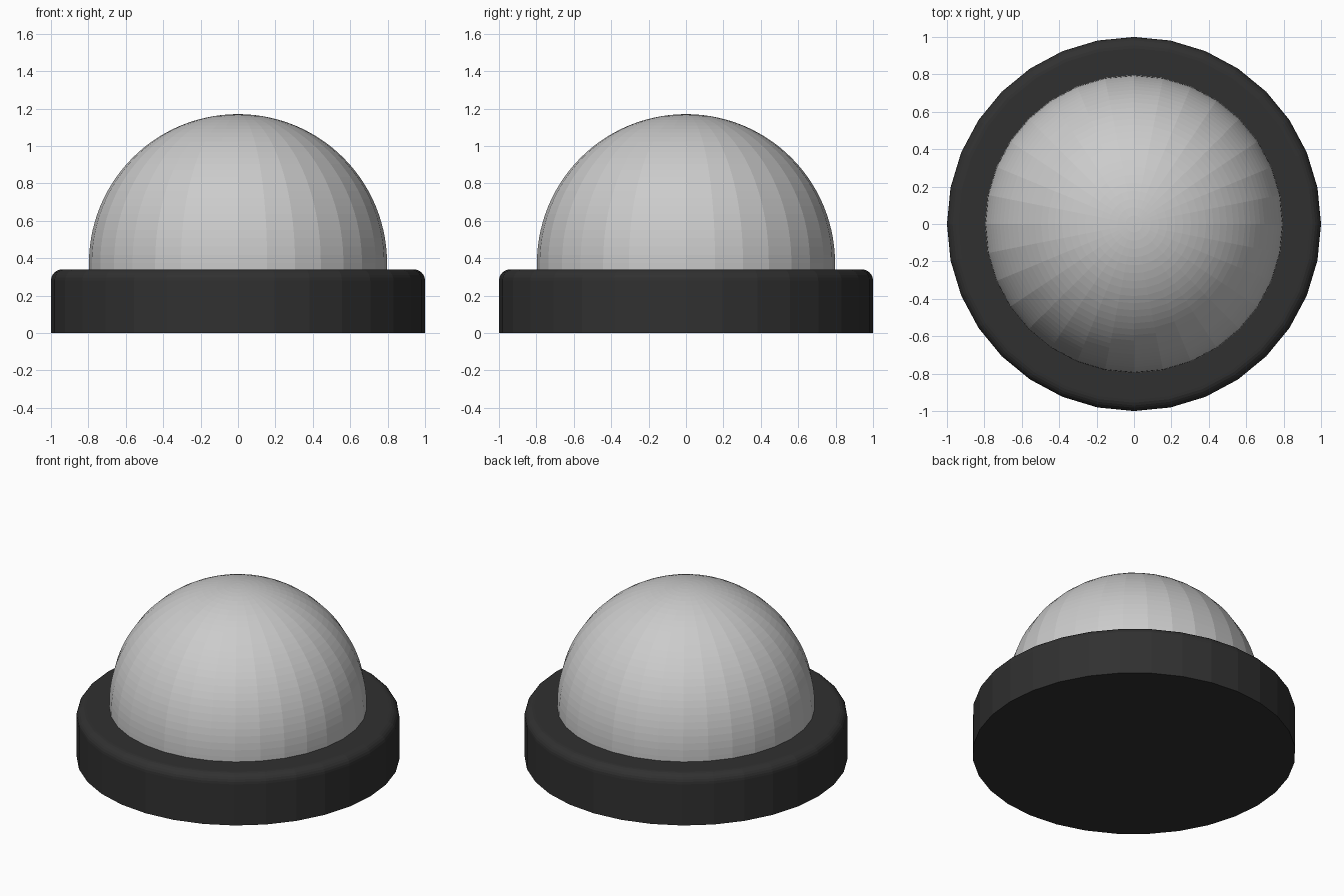
import bpy, bmesh
from math import sin, cos, pi

if "Cube" in bpy.data.objects:
    bpy.data.objects.remove(bpy.data.objects["Cube"])

SIDES = 32


def lathe(name, profile, closed_bottom=True):
    """Spin an (r, z) profile, listed bottom to top, around the z axis."""
    bm = bmesh.new()
    rings = []
    for r, z in profile:
        if r < 1e-5:
            rings.append([bm.verts.new((0, 0, z))])
        else:
            rings.append([bm.verts.new((r * cos(2 * pi * i / SIDES),
                                        r * sin(2 * pi * i / SIDES), z))
                          for i in range(SIDES)])
    for a, b in zip(rings, rings[1:]):
        for i in range(SIDES):
            j = (i + 1) % SIDES
            if len(b) == 1:
                bm.faces.new((a[i], a[j], b[0]))
            else:
                bm.faces.new((a[i], a[j], b[j], b[i]))
    if closed_bottom:
        bm.faces.new(rings[0][::-1])
    if len(rings[-1]) > 1:
        bm.faces.new(rings[-1])
    mesh = bpy.data.meshes.new(name)
    bm.to_mesh(mesh)
    bm.free()
    obj = bpy.data.objects.new(name, mesh)
    bpy.context.collection.objects.link(obj)
    return obj


# Dark base disc with a rounded upper rim
BEVEL, HEIGHT = 0.06, 0.34
rim = [(1 - BEVEL + BEVEL * cos(t * pi / 12), HEIGHT - BEVEL + BEVEL * sin(t * pi / 12))
       for t in range(7)]
base = lathe("base", [(1, 0)] + rim)
dark = bpy.data.materials.new("dark_plastic")
dark.diffuse_color = (0.03, 0.03, 0.03, 1)
dark.use_nodes = True
dark.node_tree.nodes["Principled BSDF"].inputs["Base Color"].default_value = dark.diffuse_color
base.data.materials.append(dark)

# Faceted hemispherical dome with a short straight foot
RADIUS, CENTRE, STEPS = 0.797, 0.373, 28
arc = [(RADIUS * cos(t * pi / 2 / STEPS), CENTRE + RADIUS * sin(t * pi / 2 / STEPS))
       for t in range(STEPS + 1)]
lathe("dome", [(RADIUS, HEIGHT)] + arc, closed_bottom=False)
